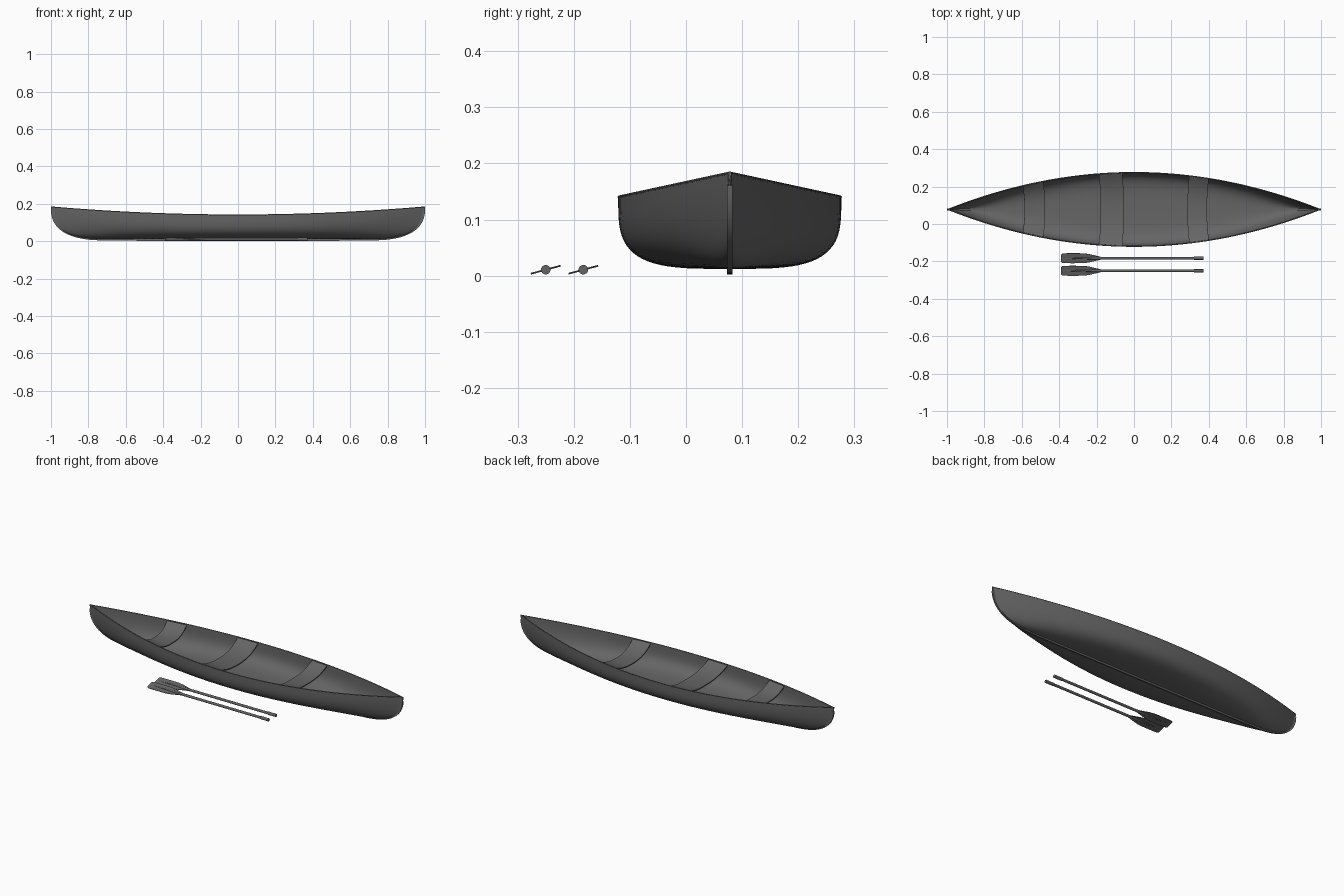
import bpy, math

if "Cube" in bpy.data.objects:
    bpy.data.objects.remove(bpy.data.objects["Cube"])

CY = 0.078   # canoe centre line
DARK = bpy.data.materials.new("dark_grey")
DARK.diffuse_color = (0.13, 0.13, 0.13, 1)
DARK.use_nodes = True
DARK.node_tree.nodes["Principled BSDF"].inputs["Base Color"].default_value = DARK.diffuse_color


def sgn_pow(v, p):
    return math.copysign(abs(v) ** p, v)


def half_width(x):
    return max(0.199 * (1 - x * x), 0.002)


def top_z(x):
    return 0.141 + 0.043 * x * x


def bottom_z(x):
    t = max(0.0, (abs(x) - 0.7) / 0.3)
    return 0.012 + (top_z(x) - 0.014) * (1 - max(0.0, 1 - t ** 2.6) ** (1 / 2.6))


def finish(ob):
    ob.data.materials.append(DARK)
    bpy.ops.object.select_all(action='DESELECT')
    ob.select_set(True)
    bpy.context.view_layer.objects.active = ob
    bpy.ops.object.convert(target='MESH')
    bpy.ops.object.shade_smooth_by_angle(angle=math.radians(35))
    return ob


def grid(name, rows, loop=False, caps=False, thickness=0, offset=-1):
    """Skin a list of equally long point rows."""
    n = len(rows[0])
    faces = []
    for i in range(len(rows) - 1):
        for j in range(n if loop else n - 1):
            k = (j + 1) % n
            faces.append((i * n + j, (i + 1) * n + j, (i + 1) * n + k, i * n + k))
    if caps:
        faces.append(tuple(range(n)))
        faces.append(tuple((len(rows) - 1) * n + j for j in reversed(range(n))))
    me = bpy.data.meshes.new(name)
    me.from_pydata([p for r in rows for p in r], [], faces)
    ob = bpy.data.objects.new(name, me)
    bpy.context.collection.objects.link(ob)
    if thickness:
        m = ob.modifiers.new("thickness", 'SOLIDIFY')
        m.thickness, m.offset = thickness, offset
    return finish(ob)


N = 72
xs = [0.9995 * math.sin(math.pi / 2 * (2 * i / N - 1)) for i in range(N + 1)]

# Hull: superellipse sections, flat-bottomed amidships and V-shaped at the ends
rows = []
for x in xs:
    w, zt, zb = half_width(x), top_z(x), bottom_z(x)
    p = 2 / (3.6 - 2.2 * x * x)
    rows.append([(x, CY + w * sgn_pow(math.cos(a), p),
                  zt - (zt - zb) * abs(math.sin(a)) ** p)
                 for a in (math.pi * j / 36 for j in range(37))])
grid("hull", rows, thickness=0.005)

# Keel and stem strip following the hull profile
rows = []
for x in xs:
    d = 1e-4
    slope = (bottom_z(min(x + d, 1)) - bottom_z(max(x - d, -1))) / (2 * d)
    l = math.hypot(1, slope)
    nx, nz = slope / l, -1 / l
    out = 0.0095 * (1 - abs(x) ** 5) + 0.0005
    z = bottom_z(x)
    rows.append([(x + nx * o, CY + s * 0.0045, z + nz * o)
                 for o, s in ((out, -1), (out, 1), (-0.013, 1), (-0.013, -1))])
grid("keel", rows, loop=True, caps=True)

# Gunwale rails
for side, name in ((1, "gunwale_back"), (-1, "gunwale_front")):
    rows = []
    for x in xs:
        y, z = CY + side * (half_width(x) - 0.002), top_z(x) - 0.001
        rows.append([(x, y + 0.003 * math.cos(a), z + 0.003 * math.sin(a))
                     for a in (math.pi * k / 4 for k in range(8))])
    grid(name, rows, loop=True, caps=True)

# Sagging seats hung between the gunwales
for name, x0, x1 in (("seat_left", -0.595, -0.485), ("seat_middle", -0.188, -0.063),
                     ("seat_right", 0.295, 0.40)):
    rows = []
    for i in range(5):
        x = x0 + (x1 - x0) * i / 4
        row = []
        for j in range(25):
            u = 1 - j / 12
            row.append((x + 0.01 * (1 - u * u) * (1 if x < 0 else -1),
                        CY + u * (half_width(x) - 0.004),
                        top_z(x) - 0.006 - 0.045 * (1 - abs(u) ** 2.6)))
        rows.append(row)
    grid(name, rows, thickness=0.006, offset=0)

# Paddles: round shaft with grip, tilted flat blade
TILT = math.radians(15)
for tag, py in (("back", -0.183), ("front", -0.250)):
    rows = []
    for x, r in ((-0.36, 0.002), (-0.30, 0.004), (-0.20, 0.007), (0.32, 0.007),
                 (0.322, 0.0085), (0.372, 0.0085)):
        rows.append([(x, py + r * math.cos(a), 0.0105 + r * math.sin(a))
                     for a in (math.tau * k / 16 for k in range(16))])
    grid("paddle_shaft_" + tag, rows, loop=True, caps=True)
    rows = []
    for x, w in ((-0.390, 0.019), (-0.386, 0.024), (-0.375, 0.027), (-0.33, 0.0275),
                 (-0.27, 0.027), (-0.24, 0.023), (-0.20, 0.013), (-0.175, 0.007)):
        rows.append([(x, py + w * u * math.cos(TILT), 0.0105 + w * u * math.sin(TILT))
                     for u in (-1, -0.5, 0, 0.5, 1)])
    grid("paddle_blade_" + tag, rows, thickness=0.003, offset=0)
